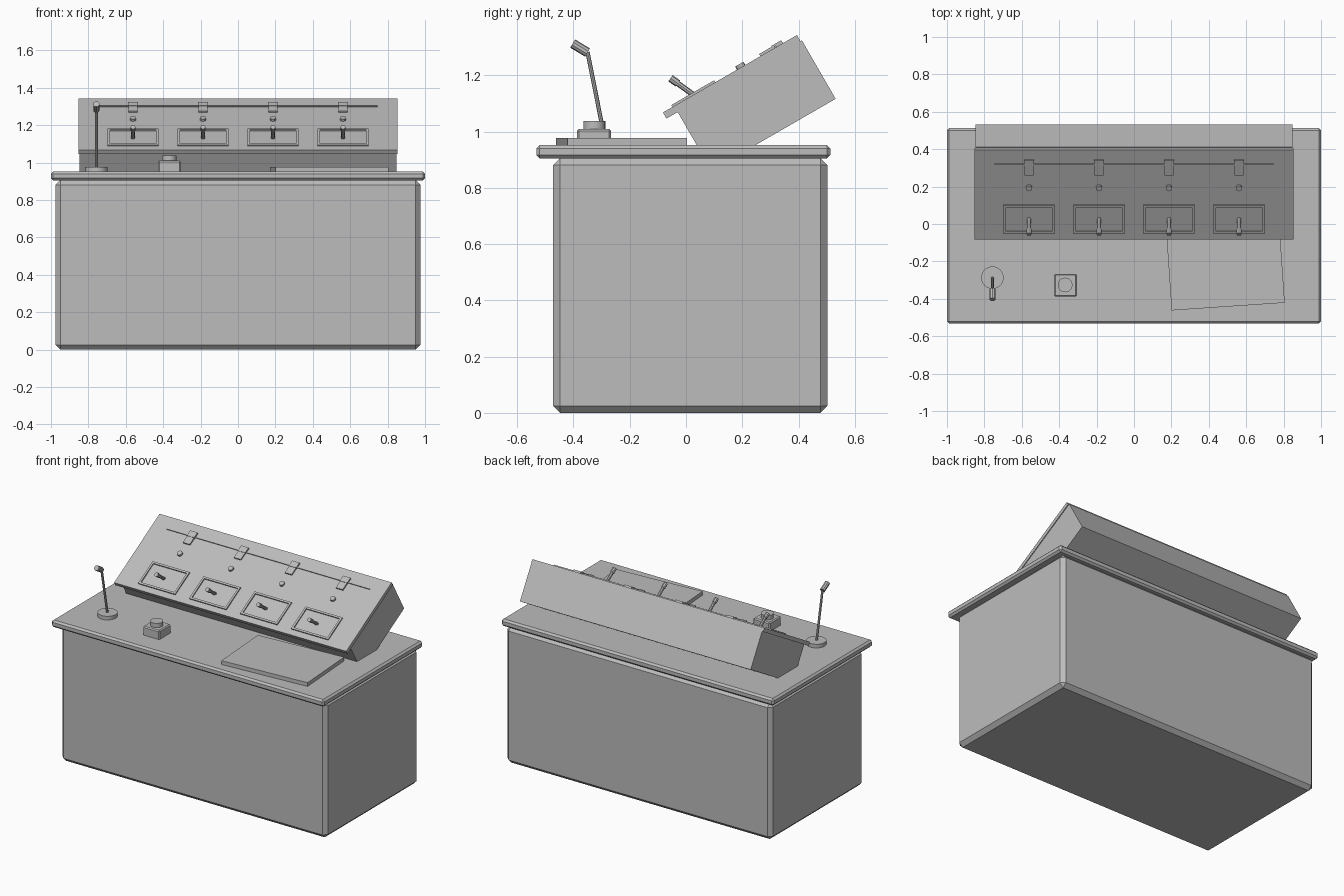
import bpy, bmesh, math
from mathutils import Matrix, Vector

if "Cube" in bpy.data.objects:
    bpy.data.objects.remove(bpy.data.objects["Cube"])

grey = bpy.data.materials.new("plain_grey")
grey.diffuse_color = (0.503, 0.503, 0.503, 1)
grey.use_nodes = True
grey.node_tree.nodes["Principled BSDF"].inputs["Base Color"].default_value = grey.diffuse_color


def finish(name, bm, matrix):
    bmesh.ops.recalc_face_normals(bm, faces=bm.faces)
    bm.transform(matrix)
    mesh = bpy.data.meshes.new(name)
    bm.to_mesh(mesh)
    bm.free()
    mesh.materials.append(grey)
    obj = bpy.data.objects.new(name, mesh)
    bpy.context.collection.objects.link(obj)
    return obj


def boxes(name, spans, matrix=Matrix(), bevel=0):
    """One object from boxes given as (x0, x1, y0, y1, z0, z1)."""
    bm = bmesh.new()
    for x0, x1, y0, y1, z0, z1 in spans:
        m = Matrix.Translation(((x0 + x1) / 2, (y0 + y1) / 2, (z0 + z1) / 2))
        m = m @ Matrix.Diagonal((x1 - x0, y1 - y0, z1 - z0, 1))
        bmesh.ops.create_cube(bm, size=1, matrix=m)
    if bevel:
        bmesh.ops.bevel(bm, geom=bm.edges[:], offset=bevel, segments=1, affect='EDGES')
    return finish(name, bm, matrix)


def rod(name, start, end, radius, matrix=Matrix(), sides=24):
    """Cylinder between two points; few sides stay faceted."""
    a, b = Vector(start), Vector(end)
    m = Matrix.Translation((a + b) / 2) @ (b - a).to_track_quat('Z', 'Y').to_matrix().to_4x4()
    bm = bmesh.new()
    bmesh.ops.create_cone(bm, cap_ends=True, segments=sides, radius1=radius,
                          radius2=radius, depth=(b - a).length, matrix=m)
    obj = finish(name, bm, matrix)
    bpy.ops.object.select_all(action='DESELECT')
    obj.select_set(True)
    bpy.context.view_layer.objects.active = obj
    bpy.ops.object.shade_smooth_by_angle(angle=math.radians(30))
    return obj


# Desk
boxes("desk_cabinet", [(-0.975, 0.975, -0.473, 0.503, 0, 0.906)], bevel=0.025)
boxes("desk_top", [(-1, 1, -0.532, 0.513, 0.905, 0.952)], bevel=0.012)

# Sloped console: local y runs up the slope, local z points out of the panel
slope = Matrix.Translation((0, -0.082, 1.068)) @ Matrix.Rotation(math.radians(30), 4, 'X')
boxes("console_body", [(-0.847, 0.847, 0.046, 0.556, -0.265, -0.025)], slope)
boxes("console_panel", [(-0.852, 0.852, 0, 0.55, -0.025, 0)], slope)
boxes("tag_rail", [(-0.746, 0.746, 0.459, 0.467, -0.002, 0.006)], slope)

# Four repeated control stations
for x in (-0.5615, -0.187, 0.187, 0.5615):
    w, f, lo, hi = 0.136, 0.013, 0.039, 0.215
    boxes("lever_frame", [(x - w, x + w, lo, lo + f, -0.002, 0.008),
                          (x - w, x + w, hi - f, hi, -0.002, 0.008),
                          (x - w, x - w + f, lo + f, hi - f, -0.002, 0.008),
                          (x + w - f, x + w, lo + f, hi - f, -0.002, 0.008)], slope)
    rod("lever_shaft", (x, 0.127, -0.003), (x, 0.095, 0.068), 0.010, slope, 8)
    rod("lever_knob", (x, 0.098, 0.062), (x, 0.084, 0.092), 0.0135, slope, 8)
    rod("station_button", (x, 0.321, -0.002), (x, 0.321, 0.013), 0.017, slope, 12)
    boxes("tag_clip", [(x - 0.027, x + 0.027, 0.452, 0.493, -0.002, 0.012),
                       (x - 0.025, x + 0.025, 0.400, 0.452, -0.002, 0.009)], slope)

# Microphone
rod("microphone_base", (-0.757, -0.287, 0.945), (-0.757, -0.287, 0.976), 0.06, sides=32)
rod("microphone_stem", (-0.757, -0.287, 0.965), (-0.757, -0.350, 1.283), 0.0075, sides=8)
rod("microphone_head", (-0.757, -0.350, 1.281), (-0.757, -0.403, 1.313), 0.017, sides=10)

# Push button on its block
boxes("button_block", [(-0.428, -0.306, -0.388, -0.266, 0.945, 1.01)], bevel=0.007)
rod("push_button", (-0.368, -0.326, 1.005), (-0.368, -0.326, 1.038), 0.039)

# Flat pad lying slightly askew on the desk
skew = Matrix.Translation((0.489, -0.229, 0)) @ Matrix.Rotation(math.radians(3.87), 4, 'Z')
boxes("desk_pad", [(-0.303, 0.303, -0.213, 0.213, 0.945, 0.977)], skew)
